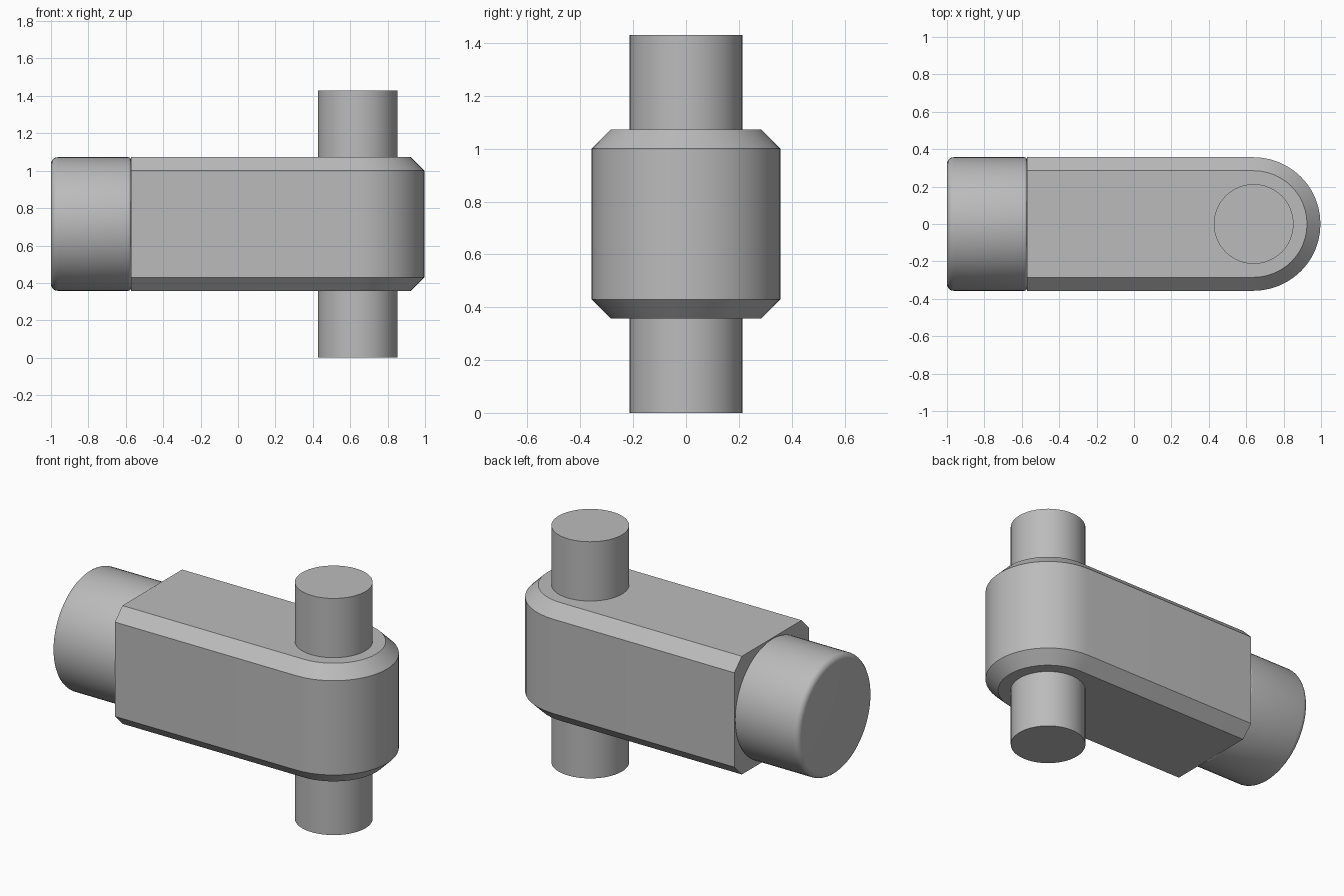
import bpy, bmesh
from math import sin, cos, pi, radians
from mathutils import Vector

cube = bpy.data.objects.get("Cube")
if cube:
    bpy.data.objects.remove(cube, do_unlink=True)

grey = bpy.data.materials.new("plain_grey")
grey.use_nodes = True
colour = (0.5, 0.5, 0.5, 1)
grey.diffuse_color = colour
grey.node_tree.nodes["Principled BSDF"].inputs["Base Color"].default_value = colour

MID = 0.715      # height of the body's centre line
HALF = 0.357     # half width and half height of the body
PIN_X = 0.64     # centre of the round end and the pin
BACK = -0.573    # flat end of the body


def loft(name, rings):
    """Join closed rings of points into a capped solid."""
    bm = bmesh.new()
    loops = [[bm.verts.new(p) for p in ring] for ring in rings]
    n = len(loops[0])
    for a, b in zip(loops, loops[1:]):
        for i in range(n):
            j = (i + 1) % n
            bm.faces.new((a[i], a[j], b[j], b[i]))
    bm.faces.new(loops[0][::-1])
    bm.faces.new(loops[-1])
    bmesh.ops.recalc_face_normals(bm, faces=bm.faces)
    mesh = bpy.data.meshes.new(name)
    bm.to_mesh(mesh)
    bm.free()
    mesh.materials.append(grey)
    obj = bpy.data.objects.new(name, mesh)
    bpy.context.collection.objects.link(obj)
    bpy.ops.object.select_all(action='DESELECT')
    obj.select_set(True)
    bpy.context.view_layer.objects.active = obj
    bpy.ops.object.shade_smooth_by_angle(angle=radians(30))
    return obj


def body_outline(radius, z, steps=24):
    """Flat at the back, half circle at the other end."""
    arc = [-pi / 2 + pi * i / steps for i in range(steps + 1)]
    points = [(PIN_X + radius * cos(a), radius * sin(a), z) for a in arc]
    return points + [(BACK, radius, z), (BACK, -radius, z)]


def circle(centre, u, v, radius, steps=64):
    return [Vector(centre) + radius * (cos(t) * Vector(u) + sin(t) * Vector(v))
            for t in (2 * pi * i / steps for i in range(steps))]


# Body with chamfered top and bottom edges
chamfer = 0.072
loft("arm_body", [body_outline(HALF - inset, MID + dz) for inset, dz in (
    (chamfer, -HALF), (0, chamfer - HALF), (0, HALF - chamfer), (chamfer, HALF))])

# Vertical pin through the round end
loft("cross_pin", [circle((PIN_X, 0, z), (1, 0, 0), (0, 1, 0), 0.213)
                   for z in (0, 2 * MID)])

# Round shank with softened rims
profile = []
for end, sign, r in ((-1, 1, 0.035), (BACK, -1, 0.012)):
    rim = [(end + sign * r * (1 - sin(a)), HALF - r * (1 - cos(a)))
           for a in (pi / 2 * (1 - i / 5) for i in range(6))]
    profile += rim[::-1] if sign < 0 else rim
profile.sort(key=lambda p: p[0])
loft("round_shank", [circle((x, 0, MID), (0, 1, 0), (0, 0, 1), r) for x, r in profile])
